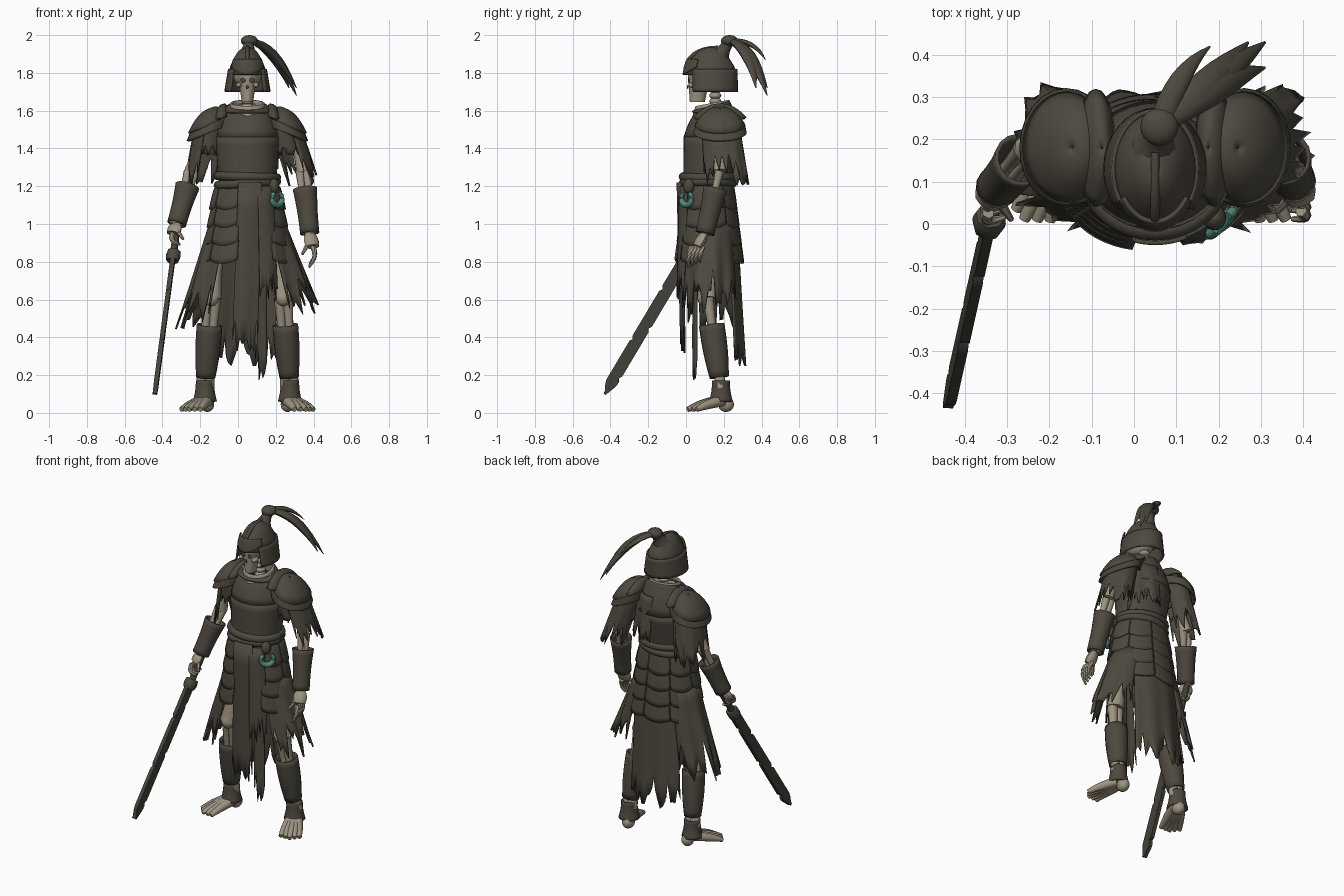
import bpy, bmesh, math, random
from math import pi, sin, cos
from mathutils import Vector, Matrix

random.seed(7)
if "Cube" in bpy.data.objects:
    bpy.data.objects.remove(bpy.data.objects["Cube"])


def material(name, *rgb):
    mat = bpy.data.materials.new(name)
    mat.use_nodes = True
    mat.diffuse_color = (*rgb, 1)
    mat.node_tree.nodes["Principled BSDF"].inputs["Base Color"].default_value = (*rgb, 1)
    return mat


ARMOR = material("dark armor", .075, .066, .05)
STEEL = material("dark steel", .06, .055, .043)
BONE = material("old bone", .34, .295, .22)
JADE = material("jade", .09, .26, .19)
RIGHT, LEFT, BACK, FRONT = pi, 0, pi / 2, -pi / 2
MID = .05
BODY, WAIST, HEAD = (MID, .14), (MID, .12), (MID, .13)


def finish(name, bm, mat, thick=0):
    bmesh.ops.recalc_face_normals(bm, faces=bm.faces)
    mesh = bpy.data.meshes.new(name)
    bm.to_mesh(mesh)
    bm.free()
    mesh.materials.append(mat)
    obj = bpy.data.objects.new(name, mesh)
    bpy.context.collection.objects.link(obj)
    if thick:
        solid = obj.modifiers.new("thickness", "SOLIDIFY")
        solid.thickness, solid.offset = thick, 0
    bpy.ops.object.select_all(action="DESELECT")
    obj.select_set(True)
    bpy.context.view_layer.objects.active = obj
    bpy.ops.object.shade_smooth_by_angle(angle=pi / 4)


def skin(name, rows, closed, mat, thick):
    bm = bmesh.new()
    grid = [[bm.verts.new(point) for point in row] for row in rows]
    count = len(grid[0])
    for upper, lower in zip(grid, grid[1:]):
        for i in range(count if closed else count - 1):
            j = (i + 1) % count
            bm.faces.new((upper[i], upper[j], lower[j], lower[i]))
    if not thick:
        bm.faces.new(grid[0])
        bm.faces.new(grid[-1])
    finish(name, bm, mat, thick)


# Sheet between two ellipses (height, x radius, y radius); ease rounds it, rag tears it,
# tilt slopes it sideways and lean lowers the front of its upper edge
def shell(name, at, top, bottom, facing=0, spread=pi, ease=1, drift=(0, 0), rag=0,
          bow=0, tilt=0, lean=0, cols=24, mat=ARMOR, thick=.01, steps=6):
    closed = spread == pi
    rows = [[] for step in range(steps + 1)]
    for c in range(cols if closed else cols + 1):
        turn = 2 * c / cols - 1
        angle = facing + spread * turn
        reach = 1 - rag * random.random() * (1 if c % 2 else .5) - bow * turn ** 2
        for step, row in enumerate(rows):
            s = step / steps * reach
            z, rx, ry = Vector(top).lerp(Vector(bottom), s)
            z = top[0] + (bottom[0] - top[0]) * s ** (1 / ease)
            ripple = 1 + rag * s * sin(angle * 11) / 9
            dx, dy = rx * ripple * cos(angle), ry * ripple * sin(angle)
            row.append((at[0] + drift[0] * s + dx, at[1] + drift[1] * s + dy,
                        z + tilt * dx + lean * dy * (1 - s)))
    skin(name, rows, closed, mat, thick)


def curve(start, bend, end, segments=8):
    start, bend, end = Vector(start), Vector(bend), Vector(end)
    return [start.lerp(bend, t).lerp(bend.lerp(end, t), t)
            for t in (i / segments for i in range(segments + 1))]


def line(start, end):
    return curve(start, (Vector(start) + Vector(end)) / 2, end)


# Limb along a path; swell fattens or thins the middle
def tube(name, path, first, last, swell=0, mat=BONE, sides=10, flat=1, hollow=0):
    rows = []
    final = len(path) - 1
    for i, point in enumerate(path):
        t = i / final
        radius = first + (last - first) * t + swell * sin(pi * t)
        spin = (path[min(i + 1, final)] - path[max(i - 1, 0)]).to_track_quat("Z", "Y")
        rows.append([point + spin @ Vector((radius * cos(a), radius * flat * sin(a), 0))
                     for a in (math.tau * k / sides for k in range(sides))])
    skin(name, rows, True, mat, hollow)


def bone(name, start, end, radius):
    tube(name, line(start, end), radius, radius, -radius * .35)


def ball(name, location, size, mat=BONE):
    bm = bmesh.new()
    bmesh.ops.create_uvsphere(bm, u_segments=20, v_segments=12, radius=1,
                              matrix=Matrix.Translation(location) @ Matrix.Diagonal((*size, 1)))
    finish(name, bm, mat)


# Skull and neck
ball("skull", (MID, .11, 1.79), (.075, .1, .08))
shell("face", (MID, .075), (1.82, .065, .07), (1.645, .03, .04), drift=(0, -.015),
      ease=.7, mat=BONE, thick=0)
ball("nose_hole", (MID, .009, 1.725), (.007, .004, .011), ARMOR)
for side in (-1, 1):
    ball("eye_socket", (MID + side * .024, .014, 1.76), (.014, .004, .012), ARMOR)
    ball("cheek_bone", (MID + side * .046, .04, 1.735), (.015, .028, .014))
    bone("collar_bone", (MID, .06, 1.58), (MID + side * .1, .13, 1.61), .018)
for k in range(7):
    ball("neck_bone", (MID, .155, 1.53 + k * .03), (.032, .032, .02))
shell("neck_ring", BODY, (1.64, .085, .085), (1.56, .1, .1), rag=.3, lean=.2, mat=BONE)

# Helmet with neck guard, brow plate and ridge
shell("helmet_dome", HEAD, (1.93, .002, .002), (1.79, .1, .14), ease=.42, drift=(0, 0), cols=32)
shell("helmet_neck_guard", HEAD, (1.82, .098, .138), (1.7, .118, .14), BACK, 2.3)
shell("helmet_brow", HEAD, (1.87, .086, .122), (1.79, .104, .144), FRONT, 1, ease=.7, bow=.4)
tube("helmet_ridge", curve((MID, -.008, 1.8), (MID, .0, 1.93), (MID, .17, 1.935)),
     .008, .01, .002, ARMOR)

# Plume knob and trailing hair
plume = Vector((.06, .23, 1.97))
tube("plume_base", line((MID, .18, 1.89), plume), .055, .03, -.01, ARMOR)
ball("plume_knob", plume, (.045, .045, .03), ARMOR)
for tip in ((.31, .43, 1.68), (.27, .43, 1.72), (.31, .37, 1.72)):
    tube("plume_hair", curve(plume, (.19, .34, 1.95), tip), .02, .003, .025, ARMOR, flat=.6)
tube("plume_wisp", curve(plume, (.1, .36, 1.98), (.18, .42, 1.87)), .025, .002, .01, ARMOR, flat=.5)

# Cuirass and waist sash
shell("cuirass_shoulders", BODY, (1.61, .1, .08), (1.46, .165, .148), ease=.55, lean=.35, cols=32)
shell("cuirass_chest", BODY, (1.46, .165, .148), (1.22, .148, .125), drift=(0, -.025), cols=32)
shell("neck_trim", BODY, (1.62, .1, .085), (1.59, .125, .105), ease=.6, lean=.3, thick=.016)
for z, slope in ((1.25, -.03), (1.215, .06)):
    loop = [Vector((MID + .155 * cos(a), .115 + .13 * sin(a), z + slope * cos(a) / 6))
            for a in (math.tau * k / 32 for k in range(33))]
    tube("sash_fold", loop, .024, .024, mat=ARMOR)
ball("sash_knot", (.19, .015, 1.2), (.028, .03, .04), ARMOR)
shell("back_rag", BODY, (1.57, .16, .13), (1.28, .19, .17), BACK - .6, .6, rag=.5)

# Pauldrons and torn sleeves
for side in (-1, 1):
    shoulder = (MID + side * .195, .18)
    outward = (side * .015, 0)
    shell("pauldron", shoulder, (1.61, .002, .002), (1.52, .1, .13), ease=.42,
          drift=outward, tilt=-side * .4, cols=32)
    shell("pauldron_lame", shoulder, (1.53, .1, .125), (1.48, .105, .135),
          drift=outward, tilt=-side * .4, thick=.014)
    shell("pauldron_rib", (MID + side * .125, .18), (1.63, .002, .002), (1.56, .04, .135), ease=.45,
          drift=outward, tilt=-side * .2, thick=.014)
    shell("torn_sleeve", shoulder, (1.53, .08, .1), (1.2, .085, .12), BACK - side * .8, 2,
          drift=(side * (.075 + side * .025), .03), rag=.6)
    shell("inner_sleeve", shoulder, (1.53, .07, .09), (1.36, .07, .08), drift=outward, rag=.4)


# Arms, bracers and hands
def arm(name, side, wrist, knuckle, bend, curl, thumb):
    wrist, knuckle = Vector(wrist), Vector(knuckle)
    elbow = Vector((MID + side * .295, .178, 1.28))
    bone(name + "_upper_arm", (MID + side * .23, .17, 1.52), elbow, .04)
    for gap in (-.018, .018):
        offset = Vector((gap, 0, 0))
        bone(name + "_forearm", elbow + offset, wrist + offset, .024)
    tube(name + "_bracer", line(elbow.lerp(wrist, .28), wrist), .06, .046, -.004,
         ARMOR, 16, hollow=.01)
    tube(name + "_palm", line(wrist, knuckle), .026, .036, .01, flat=.65)
    for k in range(4):
        base = knuckle + Vector((0, .019 * (k - 1.5), 0))
        tip = base + Vector(curl) * (1 - k / 12)
        tube(name + "_finger", curve(base, base + Vector(bend), tip), .015, .006, .002, sides=6)
    tube(name + "_thumb", line(wrist.lerp(knuckle, .4), thumb), .017, .007, sides=6)


arm("left", 1, (.38, .1, .95), (.395, .06, .88), (.03, -.02, -.05), (-.02, -.02, -.11), (.34, .03, .84))
arm("right", -1, (-.325, .085, 1), (-.345, .055, .95), (-.02, -.03, -.05), (.04, -.01, -.06), (-.29, .01, .92))

# Sword with chipped blade
tip, guard = Vector((-.44, -.43, .1)), Vector((-.343, .005, .83))
along = (tip - guard).normalized()
across = along.cross((1, 0, 0)).normalized()
tube("sword_grip", line(guard - along * .19, guard), .018, .02, mat=STEEL)
tube("sword_guard", line(guard - along * .03, guard + along * .03), .035, .033, .006, ARMOR, 8)
depth = along.cross(across) * .012
stations = 48
blade = []
for k in range(stations):
    t = k / stations
    taper = .032 * min(1, (1 - t) * 10)
    near, far = (taper * (.65 if k % 17 == chip else 1) for chip in (12, 7))
    center = guard.lerp(tip, k / (stations - 1))
    blade.append([center + across * near + depth, center - across * far + depth,
                  center - across * far - depth, center + across * near - depth])
skin("sword_blade", blade, True, STEEL, 0)

# Overlapping skirt plates, open at the front
plates, gap = 7, .45
width = (pi - gap) / plates
for row in range(4):
    z, grow = 1.2 - row * .095, row * .012
    for k in range(plates):
        shell("skirt_plate", WAIST, (z, .165 + grow, .128 + grow), (z - .125, .2 + grow, .148 + grow),
              FRONT + .2 + gap + width * (2 * k + 1), width * 1.05, ease=.7, bow=.13, cols=8)

# Torn skirt cloth
hip = (1, .2, .14)
shell("right_cloth", HEAD, hip, (.44, .365, .175), RIGHT, .95, rag=.5)
shell("left_cloth", HEAD, hip, (.52, .38, .175), LEFT, .95, rag=.55)
shell("back_cloth", HEAD, hip, (.24, .24, .185), BACK, .8, drift=(-.02, 0), rag=.3)
shell("front_cloth", WAIST, (1.22, .18, .165), (.3, .2, .17), FRONT + .08, .35,
      drift=(-.03, .03), rag=.25, cols=14)
shell("front_side_cloth", WAIST, (1.2, .185, .16), (.58, .23, .18), FRONT + .55, .25, rag=.3, cols=10)
shell("hanging_strip", (.1, .14), (.9, .09, .1), (.17, .09, .1), FRONT + .25, .35, rag=.3, cols=6)

# Jade hook at the hip
hook = [Vector((.207 + .027 * cos(a), .003 + .027 * cos(a), 1.135 + .034 * sin(a)))
        for a in (pi * (.7 + k / 10) for k in range(17))]
tube("jade_ring", hook, .01, .01, .007, JADE)

# Legs, greaves, ankle cuffs and bare feet
for name, side in (("right", -1), ("left", 1)):
    knee = Vector((MID + side * .19, .115, .61))
    ankle = Vector((MID + side * .225, .185, .13))
    toe = Vector((MID + side * .31, .01, .018))
    bone(name + "_thigh_bone", (MID + side * .14, .13, 1), knee, .055)
    ball(name + "_knee_cap", knee - Vector((0, .02, 0)), (.04, .035, .045))
    for gap in (-.02, .02):
        offset = Vector((gap, 0, 0))
        bone(name + "_shin_bone", knee + offset, ankle + offset, .032)
    tube(name + "_greave", line(ankle.lerp(knee, .12), ankle.lerp(knee, .7)), .046, .063, .006,
         ARMOR, 16, hollow=.01)
    below = Vector((ankle.x, ankle.y, .06))
    tube(name + "_ankle_cuff", line(ankle + Vector((0, 0, .04)), below), .042, .058, -.004,
         ARMOR, 14, hollow=.012)
    forward = (toe - ankle).to_2d().normalized().to_3d()
    lateral = Vector((-forward.y, forward.x, 0))
    heel = Vector((ankle.x, ankle.y, .045)) - forward * .03
    ball(name + "_heel", heel, (.036, .042, .04))
    for k in range(-2, 3):
        base = Vector((ankle.x, ankle.y, .065)) + lateral * .01 * k
        end = toe + lateral * .028 * k - forward * .012 * abs(k)
        tube(name + "_toe", curve(base, base.lerp(end, .6) + Vector((0, 0, .01)), end),
             .03, .013, .003, sides=8)
